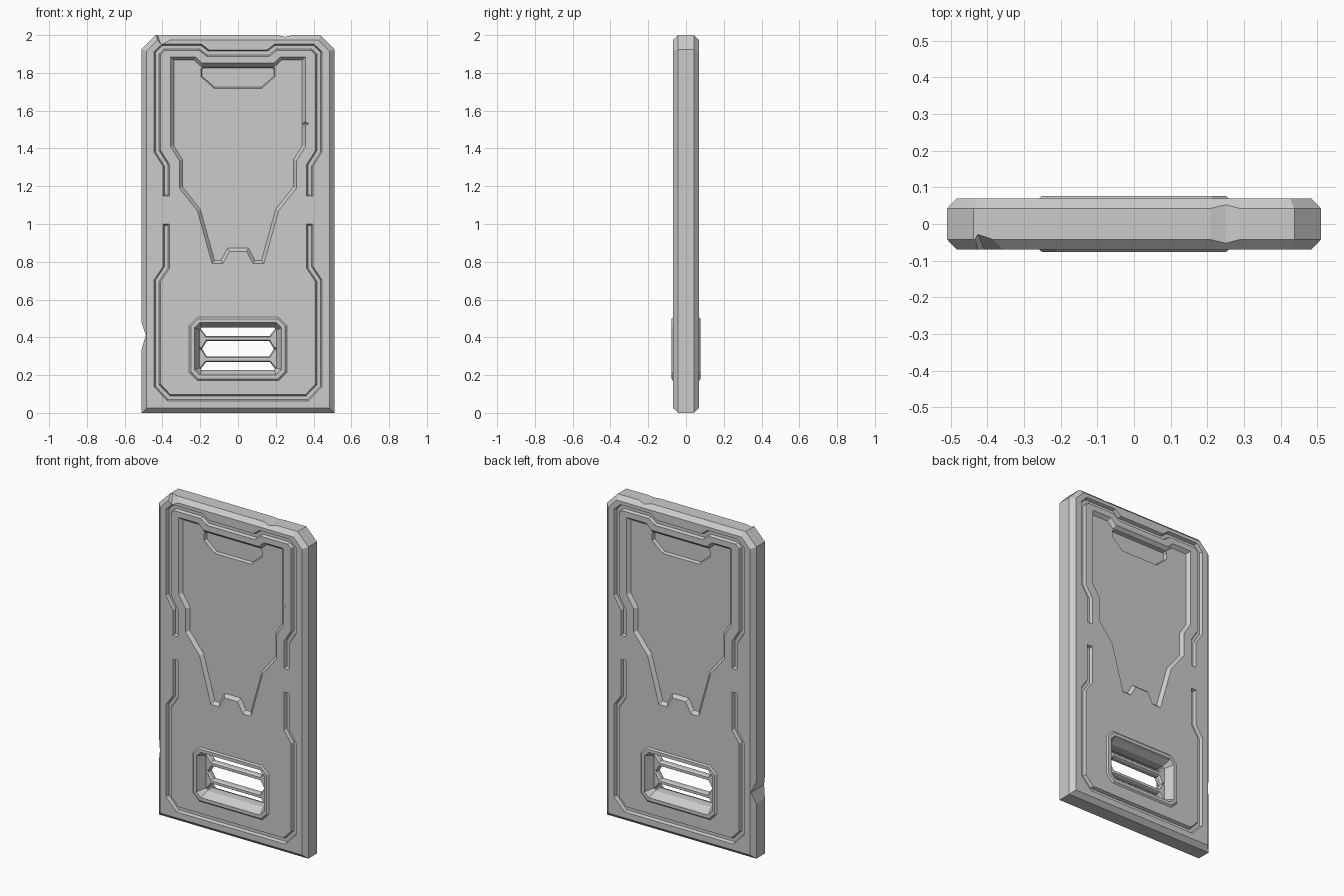
import bpy, bmesh
from mathutils import Vector

if "Cube" in bpy.data.objects:
    bpy.data.objects.remove(bpy.data.objects["Cube"])

HALF = 0.069  # half thickness of the door slab


def offset(pts, d, closed=True):
    """Shift a 2D polyline sideways with mitred corners (left-hand side is positive)."""
    p = [Vector(q) for q in pts]
    n = len(p)

    def normal(i):
        e = (p[(i + 1) % n] - p[i]).normalized()
        return Vector((-e.y, e.x))
    out = []
    for i in range(n):
        a = normal(i - 1) if closed or i > 0 else normal(i)
        b = normal(i) if closed or i < n - 1 else a
        out.append(p[i] + (a + b) * (d / (1 + a.dot(b))))
    return out


def ccw(pts):
    area = sum(a[0] * b[1] - b[0] * a[1] for a, b in zip(pts, pts[1:] + pts[:1]))
    return pts if area > 0 else pts[::-1]


def mirror(half):
    """Complete a right-hand half outline with its left-hand mirror image."""
    return half + [(-x, z) for x, z in reversed(half)]


def stroke(path, w):
    return [tuple(v) for v in offset(path, w / 2, False) + offset(path, -w / 2, False)[::-1]]


def octagon(x, z0, z1, c):
    return mirror([(x - c, z0), (x, z0 + c), (x, z1 - c), (x - c, z1)])


def finish(name, bm):
    bmesh.ops.recalc_face_normals(bm, faces=bm.faces)
    mesh = bpy.data.meshes.new(name)
    bm.to_mesh(mesh)
    bm.free()
    ob = bpy.data.objects.new(name, mesh)
    bpy.context.collection.objects.link(ob)
    return ob


def loft(name, outline, levels, ring=False):
    """Skin an xz outline through (y, inset) levels; a ring closes on itself."""
    outline = ccw(outline)
    bm = bmesh.new()
    rows = [[bm.verts.new((v.x, y, v.y)) for v in offset(outline, d)] for y, d in levels]
    n = len(outline)
    for a, b in zip(rows, rows[1:] + (rows[:1] if ring else [])):
        for i in range(n):
            j = (i + 1) % n
            bm.faces.new((a[i], a[j], b[j], b[i]))
    if not ring:
        bm.faces.new(rows[0])
        bm.faces.new(rows[-1])
    return finish(name, bm)


def hull(name, pts):
    bm = bmesh.new()
    for p in pts:
        bm.verts.new(p)
    bmesh.ops.convex_hull(bm, input=bm.verts)
    return finish(name, bm)


def cut(target, cutter):
    cutter.hide_render = True
    mod = target.modifiers.new("cut", 'BOOLEAN')
    mod.operation, mod.solver, mod.object = 'DIFFERENCE', 'EXACT', cutter
    bpy.context.view_layer.objects.active = target
    bpy.ops.object.modifier_apply(modifier=mod.name)
    bpy.data.objects.remove(cutter)


def engrave(target, outline, surface, depth, slope):
    """Cut a pocket with sloping walls into the front and the back."""
    for s in (-1, 1):
        cut(target, loft("pocket_cutter", outline,
                         [(s * (surface + depth), -slope), (s * (surface - depth), slope)]))


# Door slab with clipped top corners and bevelled edges
door = loft("door_slab", mirror([(0.51, 0), (0.51, 1.925), (0.437, 2.0)]),
            [(-HALF, 0.026), (-HALF + 0.027, 0), (HALF - 0.027, 0), (HALF, 0.026)])

# Large recessed panel and the hand slot inside it
panel = mirror([(0.045, 0.855), (0.08, 0.79), (0.137, 0.79), (0.215, 1.07), (0.31, 1.19),
                (0.31, 1.335), (0.357, 1.41), (0.357, 1.885), (0.225, 1.885), (0.19, 1.852)])
engrave(door, panel, HALF, 0.02, 0.017)
slot = mirror([(0.125, 1.718), (0.197, 1.78), (0.197, 1.822), (0.187, 1.832)])
engrave(door, slot, HALF - 0.02, 0.018, 0.006)

# Upper and lower border grooves
upper = mirror([(0.38, 1.147), (0.38, 1.31), (0.427, 1.385), (0.427, 1.905),
                (0.395, 1.936), (0.2, 1.936), (0.16, 1.905)])
lower = mirror([(0.38, 1.0), (0.38, 0.77), (0.427, 0.7), (0.427, 0.145), (0.365, 0.08)])
for path in (upper, lower):
    engrave(door, stroke(path, 0.034), HALF, 0.018, 0.007)

# Battle-worn chips along the edges
Y = 0.1
chips = [
    [(-0.54, y, z) for y in (-Y, Y) for z in (0.57, 0.24)] + [(-0.488, y, 0.41) for y in (-Y, Y)],
    [(x, y, 2.02) for y in (-Y, Y) for x in (0.12, 0.37)] + [(0.25, y, 1.99) for y in (-Y, Y)],
    [(-0.48, -0.09, 2.03), (-0.2, -0.09, 2.02), (-0.43, -0.02, 2.01), (-0.4, -0.085, 1.93)],
]
chips += [[(0.33, s * 0.09, 1.53), (0.36, s * 0.09, 1.56), (0.36, s * 0.09, 1.51),
           (0.405, s * 0.09, 1.53), (0.345, s * 0.048, 1.53)] for s in (-1,)]
for pts in chips:
    cut(door, hull("chip_cutter", pts))

# Vent opening through the slab
vent = octagon(0.26, 0.17, 0.508, 0.045)
cut(door, loft("vent_cutter", vent, [(-0.2, 0.03), (0.2, 0.03)]))

# Raised vent frame with sloping inner walls
loft("vent_frame", vent,
     [(0.068, 0), (-0.068, 0), (-0.077, 0.01), (-0.077, 0.03), (-0.062, 0.036), (-0.025, 0.056),
      (0.025, 0.056), (0.062, 0.036), (0.077, 0.03), (0.077, 0.01)], ring=True)

# Two vent bars with flared ends
MID = 0.339
bar = [(0.165, 0.041), (0.19, 0.0), (0.215, 0.0), (0.215, 0.117), (0.205, 0.117), (0.168, 0.069)]
for name, s in (("upper_vent_bar", 1), ("lower_vent_bar", -1)):
    loft(name, mirror([(x, MID + s * z) for x, z in bar]),
         [(-0.022, 0.006), (-0.012, 0), (0.012, 0), (0.022, 0.006)])
